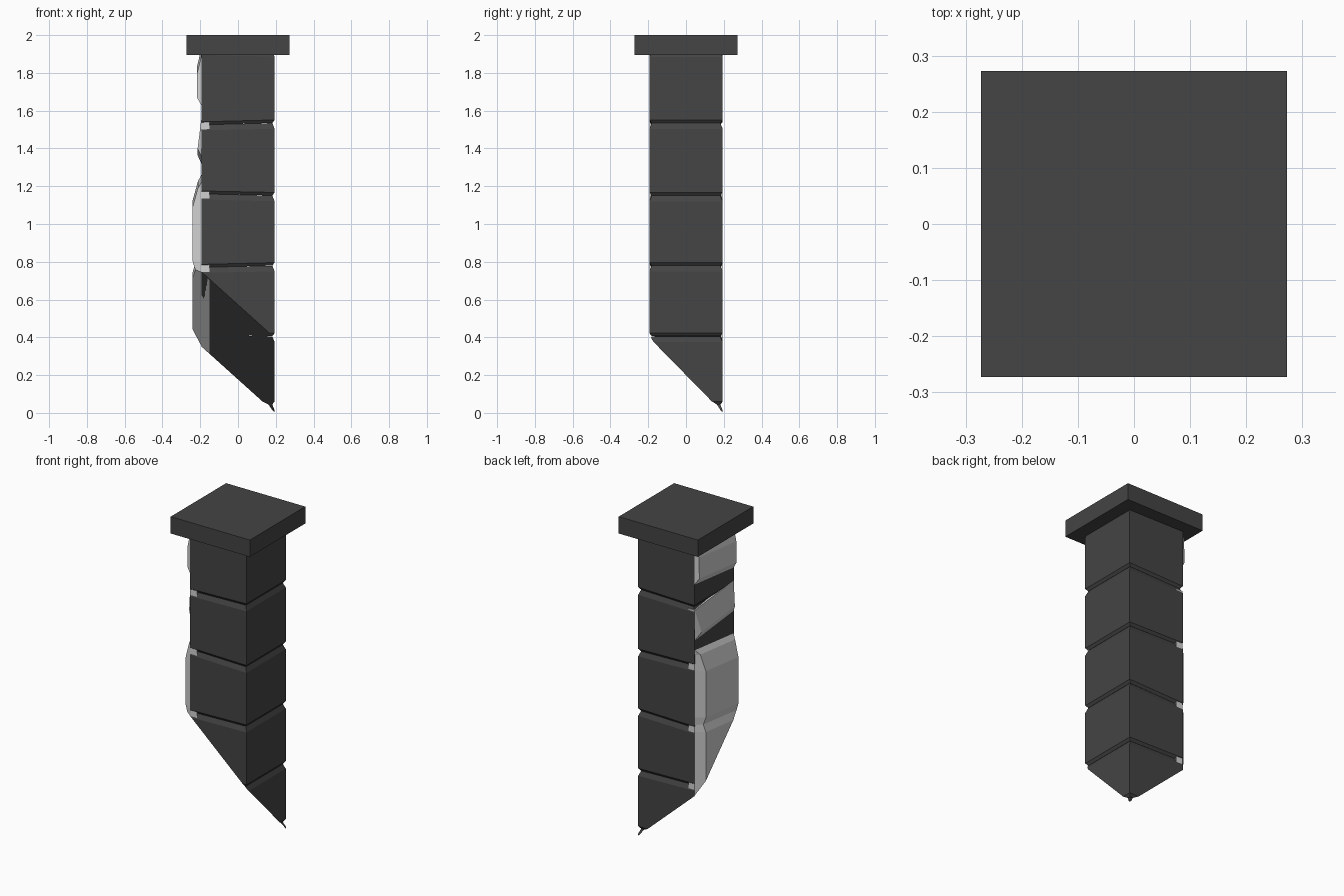
import bpy
import bmesh
from mathutils import Vector

cube = bpy.data.objects.get("Cube")
if cube:
    bpy.data.objects.remove(cube, do_unlink=True)


def material(name, value):
    mat = bpy.data.materials.new(name)
    mat.use_nodes = True
    color = (value, value, value, 1)
    mat.diffuse_color = color
    mat.node_tree.nodes["Principled BSDF"].inputs["Base Color"].default_value = color
    return mat


DARK = material("dark stone", 0.058)
PALE = material("pale stone", 0.64)

# Slanted break at the foot of the pillar: keep everything above this plane
BREAK_POINT = Vector((0, 0, 0.375))
BREAK_NORMAL = Vector((0.9, 1.02, 1)).normalized()


def loft(name, rings, mat, broken=False):
    """Skin a closed solid over rings with equal point counts, bottom to top."""
    bm = bmesh.new()
    loops = [[bm.verts.new(p) for p in ring] for ring in rings]
    n = len(loops[0])
    for a, b in zip(loops, loops[1:]):
        for i in range(n):
            j = (i + 1) % n
            bm.faces.new((a[i], a[j], b[j], b[i]))
    bm.faces.new(loops[0])
    bm.faces.new(loops[-1])
    if broken:
        geom = bm.verts[:] + bm.edges[:] + bm.faces[:]
        bmesh.ops.bisect_plane(bm, geom=geom, plane_co=BREAK_POINT,
                               plane_no=BREAK_NORMAL, clear_inner=True)
        rim = [e for e in bm.edges if e.is_boundary]
        if rim:
            bmesh.ops.holes_fill(bm, edges=rim, sides=0)
    bmesh.ops.recalc_face_normals(bm, faces=bm.faces[:])
    mesh = bpy.data.meshes.new(name)
    bm.to_mesh(mesh)
    bm.free()
    mesh.materials.append(mat)
    obj = bpy.data.objects.new(name, mesh)
    bpy.context.collection.objects.link(obj)
    return obj


def square(half, z, tilt=0.0):
    corners = ((-1, -1), (1, -1), (1, 1), (-1, 1))
    return [(x * half, y * half, z + tilt * x) for x, y in corners]


def patch_ring(z, out, chamfer, tilt):
    """Cross-section of a pale lump on the -x side; tilt raises its +y end."""
    half = 0.192
    outline = ((-0.15, -half), (-0.15, half), (-0.193, half),
               (-out, half - chamfer), (-out, chamfer * 0.4 - half), (-0.193, -half))
    return [(x, y, z + tilt * y / half) for x, y in outline]


# Stacked blocks with chamfered joints, the lowest ones sheared by the break
joints = [1.92, 1.53, 1.155, 0.775, 0.41, 0.04, -0.35]
for i, (top, bottom) in enumerate(zip(joints, joints[1:])):
    tilt = 0.005 if i % 2 == 0 else -0.004
    rings = [square(0.182, bottom, tilt), square(0.194, bottom + 0.016, tilt),
             square(0.194, top - 0.03, -tilt), square(0.182, top, -tilt)]
    loft(f"pillar_block_{i + 1}", rings, DARK, broken=True)

# Square cap slab
loft("cap_slab", [square(0.273, 1.895), square(0.273, 2.0)], DARK)

# Pale exposed lumps: (height, outward reach, chamfer) from bottom to top, and tilt
patches = {
    "upper_patch": (0.02, [(1.65, 0.194, 0), (1.69, 0.218, 0.012),
                           (1.82, 0.216, 0.012), (1.9, 0.196, 0)]),
    "middle_patch": (-0.02, [(1.34, 0.194, 0), (1.38, 0.214, 0.04),
                             (1.53, 0.195, 0)]),
    "lower_patch": (0.02, [(0.3, 0.24, 0.045), (0.73, 0.24, 0.045),
                           (0.775, 0.226, 0.04), (0.82, 0.24, 0.045),
                           (1.11, 0.24, 0.045), (1.21, 0.212, 0.03),
                           (1.24, 0.194, 0)]),
}
for name, (tilt, profile) in patches.items():
    loft(name, [patch_ring(z, out, c, tilt) for z, out, c in profile], PALE, broken=True)
